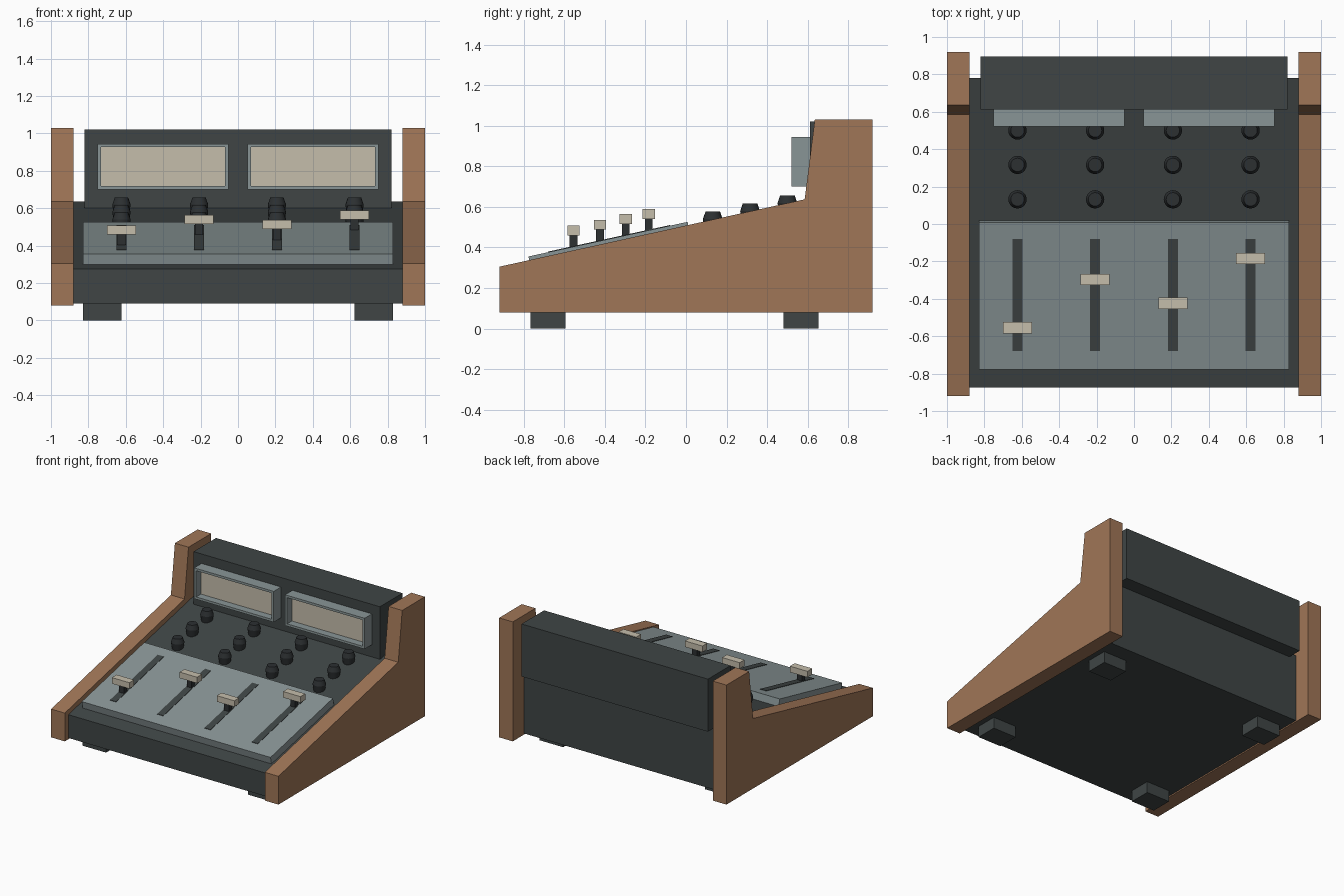
import bpy, bmesh

cube = bpy.data.objects.get("Cube")
if cube:
    bpy.data.objects.remove(cube, do_unlink=True)


def material(name, rgb):
    m = bpy.data.materials.new(name)
    m.use_nodes = True
    m.diffuse_color = (*rgb, 1)
    m.node_tree.nodes["Principled BSDF"].inputs["Base Color"].default_value = (*rgb, 1)
    return m


wood = material("wood", (0.35, 0.18, 0.095))
charcoal = material("charcoal", (0.05, 0.06, 0.06))
black = material("knob black", (0.025, 0.029, 0.031))
steel = material("grey panel", (0.25, 0.3, 0.305))
cream = material("cream", (0.56, 0.51, 0.41))


def finish(bm, name, *mats):
    bmesh.ops.recalc_face_normals(bm, faces=bm.faces)
    mesh = bpy.data.meshes.new(name)
    bm.to_mesh(mesh)
    bm.free()
    for m in mats:
        mesh.materials.append(m)
    ob = bpy.data.objects.new(name, mesh)
    bpy.context.collection.objects.link(ob)
    return ob


def extrude_x(name, profile, x0, x1, mat):
    """Extrude a (y, z) outline from x0 to x1."""
    bm = bmesh.new()
    face = bm.faces.new([bm.verts.new((x0, y, z)) for y, z in profile])
    out = bmesh.ops.extrude_face_region(bm, geom=[face])["geom"]
    bmesh.ops.translate(bm, vec=(x1 - x0, 0, 0),
                        verts=[v for v in out if isinstance(v, bmesh.types.BMVert)])
    return finish(bm, name, mat)


def box(name, x, y, z, mat):
    return extrude_x(name, [(y[0], z[0]), (y[1], z[0]), (y[1], z[1]), (y[0], z[1])], *x, mat)


def centred(c, size):
    return (c - size / 2, c + size / 2)


SLOPE = 0.2175


def deck(y):
    """Height of the sloping deck."""
    return 0.275 + SLOPE * (y + 0.875)


def panel_top(y):
    return deck(y) + 0.059


# Wooden cheeks
cheek = [(-0.92, 0.08), (0.92, 0.08), (0.92, 1.03), (0.635, 1.03), (0.585, 0.637), (-0.92, 0.305)]
extrude_x("left_cheek", cheek, 0.88, 1.0, wood)
extrude_x("right_cheek", cheek, -1.0, -0.88, wood)

# Wedge body and meter bridge
extrude_x("body", [(-0.875, 0.09), (0.78, 0.09), (0.78, deck(0.78)), (-0.875, deck(-0.875))],
          -0.88, 0.88, charcoal)
box("meter_bridge", (-0.82, 0.82), (0.612, 0.895), (0.602, 1.02), charcoal)

# Raised fader panel
extrude_x("fader_panel", [(-0.765, deck(-0.765)), (0.02, deck(0.02)),
                          (0.008, panel_top(0.008)), (-0.777, panel_top(-0.777))],
          -0.83, 0.83, steel)


def meter(name, cx):
    """Deep frame with a recessed front, and a cream screen inside."""
    bm = bmesh.new()
    bmesh.ops.create_cube(bm, size=1)
    for v in bm.verts:
        v.co = (cx + v.co.x * 0.7, 0.566 + v.co.y * 0.092, 0.822 + v.co.z * 0.245)
    front = min(bm.faces, key=lambda f: f.calc_center_median().y)
    bmesh.ops.inset_region(bm, faces=[front], thickness=0.026)
    out = bmesh.ops.extrude_face_region(bm, geom=[front])["geom"]
    bmesh.ops.translate(bm, vec=(0, 0.06, 0),
                        verts=[v for v in out if isinstance(v, bmesh.types.BMVert)])
    if front.is_valid:
        bm.faces.remove(front)
    screen = [f for f in out if isinstance(f, bmesh.types.BMFace)][0]
    screen.material_index = 1
    finish(bm, name, steel, cream)


meter("right_meter", -0.4)
meter("left_meter", 0.4)


def knob(name, x, y):
    """Barrel knob: flared skirt below a tapered cap."""
    bm = bmesh.new()
    rings = []
    for r, z in ((0.04, -0.012), (0.049, 0.045), (0.036, 0.082)):
        ring = bmesh.ops.create_circle(bm, segments=20, radius=r)["verts"]
        bmesh.ops.translate(bm, verts=ring, vec=(x, y, deck(y) + z))
        rings.append(ring)
    for low, high in zip(rings, rings[1:]):
        for i in range(len(low)):
            bm.faces.new((low[i - 1], low[i], high[i], high[i - 1]))
    bm.faces.new(rings[0])
    bm.faces.new(rings[-1])
    for f in bm.faces:
        f.smooth = len(f.verts) == 4
    for e in bm.edges:
        e.smooth = abs(e.verts[0].co.z - e.verts[1].co.z) > 0.001
    finish(bm, name, black)


# Four channels: slot, fader and three knobs each
for i, (x, y) in enumerate(zip((-0.623, -0.208, 0.208, 0.623), (-0.555, -0.297, -0.424, -0.184)), 1):
    a, b = -0.68, -0.08
    extrude_x(f"fader_slot_{i}", [(a, panel_top(a) - 0.004), (b, panel_top(b) - 0.004),
                                  (b, panel_top(b) + 0.003), (a, panel_top(a) + 0.003)],
              *centred(x, 0.054), charcoal)
    top = panel_top(y)
    box(f"fader_stem_{i}", centred(x, 0.042), centred(y, 0.038), (top - 0.01, top + 0.06), black)
    box(f"fader_cap_{i}", centred(x, 0.154), centred(y, 0.06), (top + 0.056, top + 0.104), cream)
    for j, ky in enumerate((0.132, 0.316, 0.5), 1):
        knob(f"knob_{i}_{j}", x, ky)

# Feet
for side, x in (("left", 0.727), ("right", -0.727)):
    for end, y in (("front", -0.68), ("rear", 0.567)):
        box(f"{end}_{side}_foot", centred(x, 0.206), centred(y, 0.172), (0, 0.095), charcoal)
